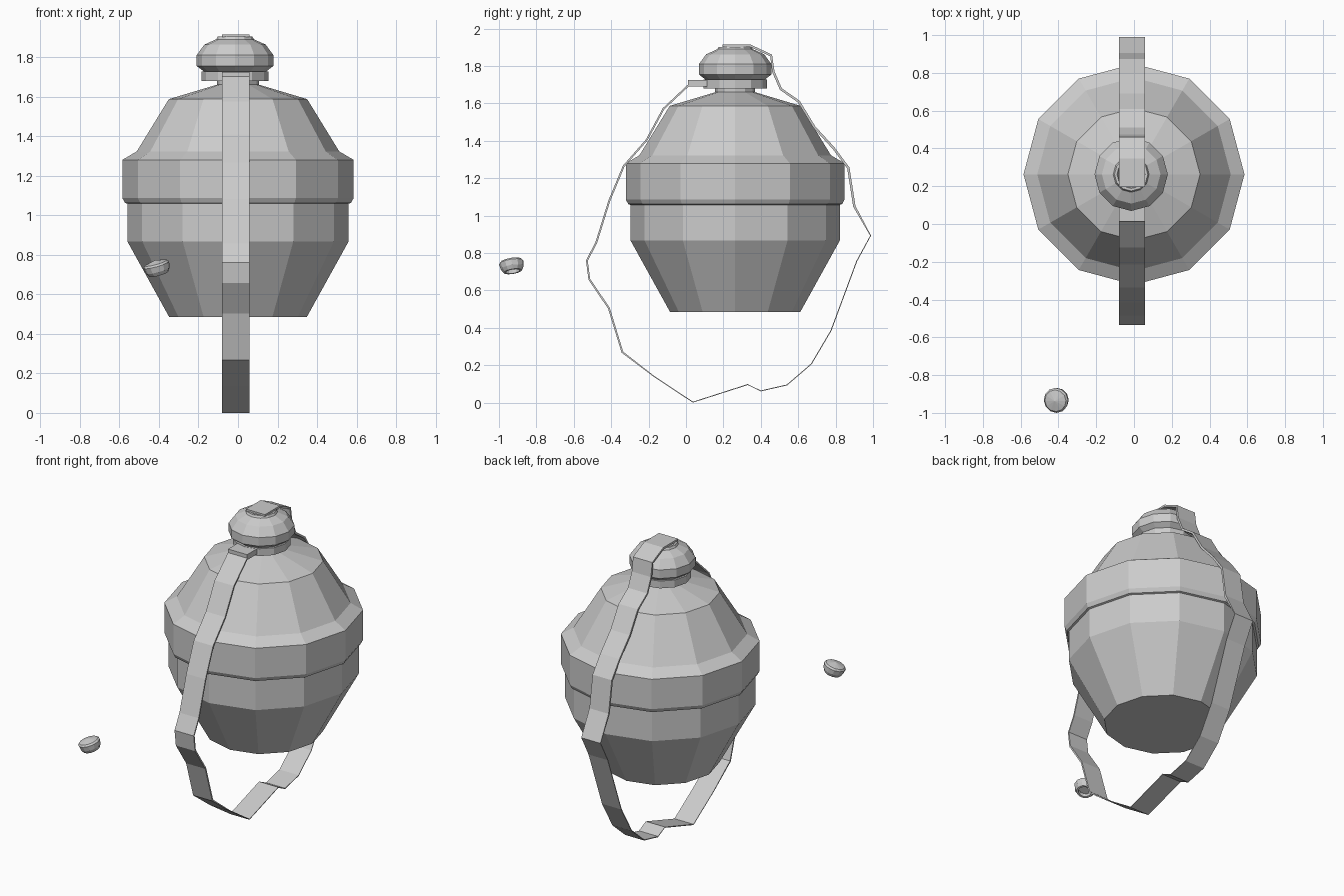
import bpy, bmesh
from math import sin, cos, pi, radians
from mathutils import Vector

if "Cube" in bpy.data.objects:
    bpy.data.objects.remove(bpy.data.objects["Cube"])


def lathe(name, profile, loc, sides=12, rot=(0, 0, 0)):
    """Spin (radius, z) points round the z axis; radius 0 makes a pole."""
    bm = bmesh.new()
    rings = []
    for r, z in profile:
        if r == 0:
            rings.append([bm.verts.new((0, 0, z))] * sides)
        else:
            rings.append([bm.verts.new((r * cos(2 * pi * i / sides), r * sin(2 * pi * i / sides), z))
                          for i in range(sides)])
    for a, b in zip(rings, rings[1:]):
        for i in range(sides):
            j = (i + 1) % sides
            bm.faces.new(list(dict.fromkeys((a[i], a[j], b[j], b[i]))))
    return finish(name, bm, loc, rot)


def finish(name, bm, loc=(0, 0, 0), rot=(0, 0, 0)):
    bmesh.ops.recalc_face_normals(bm, faces=bm.faces)
    mesh = bpy.data.meshes.new(name)
    bm.to_mesh(mesh)
    bm.free()
    ob = bpy.data.objects.new(name, mesh)
    ob.location, ob.rotation_euler = loc, rot
    bpy.context.collection.objects.link(ob)
    return ob


def ribbon(name, path, x0, x1):
    """Sweep a thin rectangle along (y, z, thickness) points."""
    bm = bmesh.new()
    pts = [Vector((p[0], p[1])) for p in path]
    sections = []
    for i, p in enumerate(pts):
        d = (pts[min(i + 1, len(pts) - 1)] - pts[max(i - 1, 0)]).normalized()
        n = Vector((-d.y, d.x)) * path[i][2] / 2
        a, b = p + n, p - n
        sections.append([bm.verts.new((x, q.x, q.y)) for x, q in ((x0, a), (x1, a), (x1, b), (x0, b))])
    for s, t in zip(sections, sections[1:]):
        for i in range(4):
            j = (i + 1) % 4
            bm.faces.new((s[i], s[j], t[j], t[i]))
    bm.faces.new(sections[0])
    bm.faces.new(sections[-1])
    return finish(name, bm)


CY = 0.263

# faceted flask body with its overhanging band
lathe("flask_body", [(0, 0.485), (0.348, 0.485), (0.56, 0.868), (0.56, 1.058), (0.572, 1.062),
                     (0.585, 1.087), (0.585, 1.28), (0.512, 1.323), (0.35, 1.587), (0.107, 1.66),
                     (0.107, 1.70), (0, 1.70)], (0, CY, 0))

# neck collar and rounded stopper with a dished top
lathe("neck_collar", [(0, 1.68), (0.17, 1.68), (0.17, 1.727), (0, 1.727)], (-0.015, CY, 0))
lathe("stopper", [(0, 1.72), (0.155, 1.725), (0.194, 1.755), (0.194, 1.81), (0.155, 1.863),
                  (0.095, 1.89), (0.088, 1.903), (0.075, 1.903), (0.065, 1.88), (0, 1.88)],
      (-0.015, CY, 0))

# carrying strap: over the stopper, down the back, hanging loop, up the front
upper_back = [(0.195, 1.908), (0.345, 1.908), (0.455, 1.857), (0.467, 1.77), (0.507, 1.677),
              (0.603, 1.61), (0.685, 1.475), (0.79, 1.36), (0.868, 1.255), (0.90, 1.05)]
lower_loop = [(0.987, 0.893), (0.913, 0.757), (0.775, 0.385), (0.67, 0.207), (0.54, 0.095),
              (0.40, 0.063), (0.33, 0.097), (0.037, 0.003), (-0.17, 0.14)]
upper_front = [(-0.34, 0.27), (-0.412, 0.505), (-0.517, 0.66), (-0.53, 0.76), (-0.48, 0.855),
               (-0.41, 1.08), (-0.333, 1.265), (-0.21, 1.405), (-0.12, 1.572), (0.02, 1.703)]
path = [(y, z, t) for part, t in ((upper_back, 0.013), (lower_loop, 0.005), (upper_front, 0.01))
        for y, z in part]
ribbon("strap", path, -0.08, 0.057)

# tab joining the strap to the collar
ribbon("strap_tab", [(0.012, 1.708, 0.035), (0.12, 1.708, 0.035)], -0.08, 0.057)

# loose hollow cap, tilted
lathe("loose_cap", [(0, 0.036), (0.058, 0.022), (0.067, 0.012), (0.062, -0.018), (0.05, -0.038),
                    (0.038, -0.038), (0.038, -0.015), (0, -0.015)],
      (-0.41, -0.932, 0.738), 12, (radians(9), radians(-16), 0))
